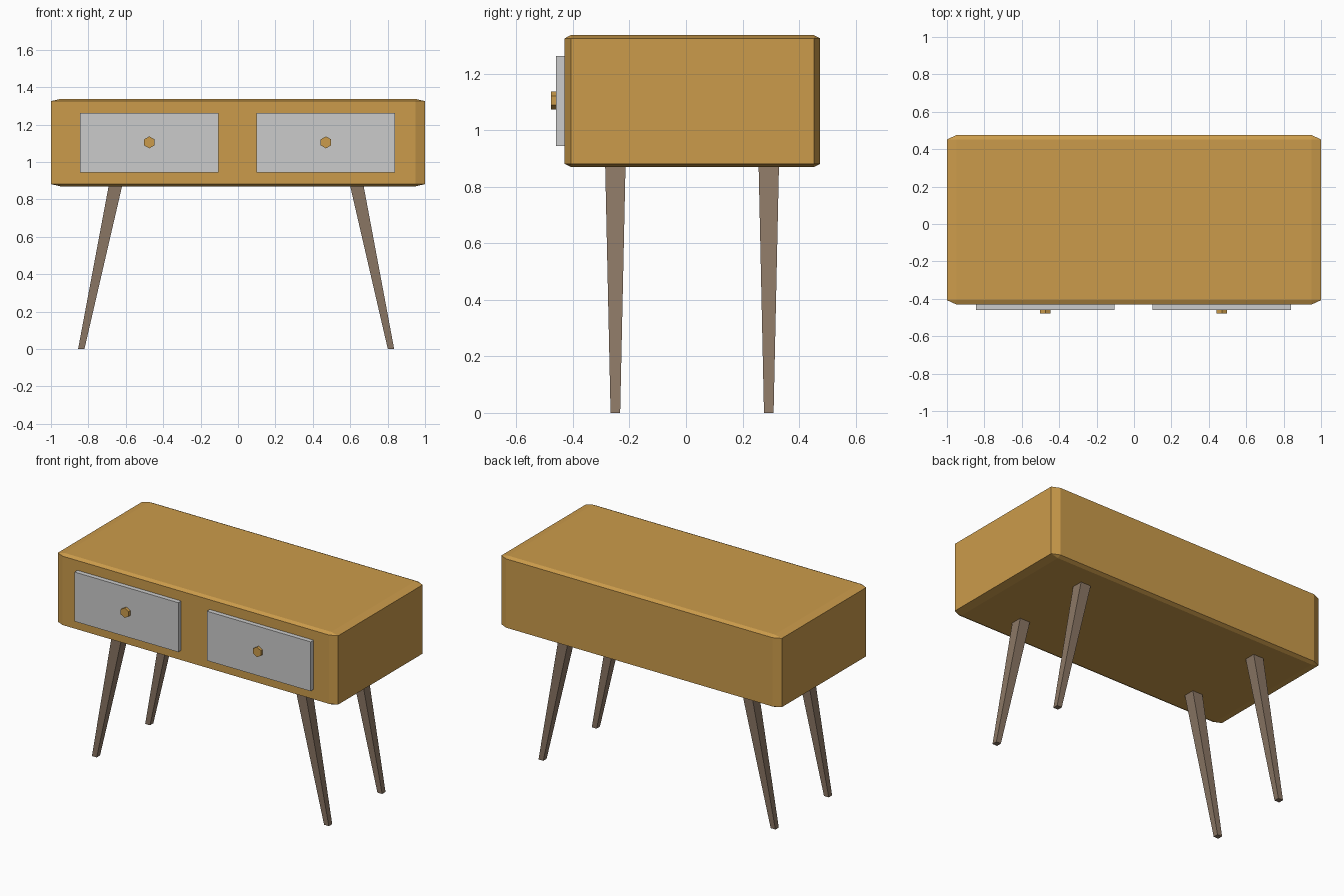
import bpy
import bmesh
import math
from mathutils import Matrix, Vector

if "Cube" in bpy.data.objects:
    bpy.data.objects.remove(bpy.data.objects["Cube"])


def material(name, rgb):
    mat = bpy.data.materials.new(name)
    mat.diffuse_color = (*rgb, 1.0)
    mat.use_nodes = True
    mat.node_tree.nodes["Principled BSDF"].inputs["Base Color"].default_value = mat.diffuse_color
    return mat


def add_object(name, bm, mat=None):
    bmesh.ops.recalc_face_normals(bm, faces=bm.faces[:])
    mesh = bpy.data.meshes.new(name)
    bm.to_mesh(mesh)
    bm.free()
    obj = bpy.data.objects.new(name, mesh)
    bpy.context.collection.objects.link(obj)
    if mat:
        mesh.materials.append(mat)
    return obj


def box(name, lo, hi, mat=None, bevel=0.0):
    """Box between two corners; bevel is a fraction of each dimension."""
    lo, hi = Vector(lo), Vector(hi)
    bm = bmesh.new()
    bmesh.ops.create_cube(bm, size=1.0)
    if bevel:
        bmesh.ops.bevel(bm, geom=bm.edges[:], offset=bevel, segments=1,
                        profile=0.5, affect='EDGES')
    bmesh.ops.scale(bm, vec=hi - lo, verts=bm.verts[:])
    bmesh.ops.translate(bm, vec=(lo + hi) / 2, verts=bm.verts[:])
    return add_object(name, bm, mat)


def leg(name, top, bottom, mat):
    """Square tapered leg, splayed sideways; ends are (x, y, z, half width)."""
    bm = bmesh.new()
    rings = []
    for x, y, z, h in (bottom, top):
        rings.append([bm.verts.new((x + sx * h, y + sy * h, z))
                      for sx, sy in ((-1, -1), (1, -1), (1, 1), (-1, 1))])
    low, high = rings
    bm.faces.new(low[::-1])
    bm.faces.new(high)
    for i in range(4):
        j = (i + 1) % 4
        bm.faces.new((low[i], low[j], high[j], high[i]))
    return add_object(name, bm, mat)


def knob(name, x, z, mat):
    """Six-sided knob with corners pointing up and down."""
    bm = bmesh.new()
    y_front, y_back = -0.478, -0.455
    turn = (Matrix.Translation((x, (y_front + y_back) / 2, z))
            @ Matrix.Rotation(math.pi / 2, 4, 'X'))
    bmesh.ops.create_cone(bm, cap_ends=True, segments=6, radius1=0.032,
                          radius2=0.032, depth=y_back - y_front, matrix=turn)
    return add_object(name, bm, mat)


wood = material("honey_wood", (0.60, 0.33, 0.07))
dark_wood = material("brown_wood", (0.26, 0.185, 0.13))

# Cabinet body with chamfered edges
box("cabinet_body", (-1.0, -0.43, 0.87), (1.0, 0.475, 1.337), wood, bevel=0.025)

# Drawer fronts and knobs
for side, s in (("left", -1), ("right", 1)):
    cx = -0.002 + s * 0.472
    box(side + "_drawer_front", (cx - 0.37, -0.46, 0.945),
        (cx + 0.37, -0.42, 1.263), None)
    knob(side + "_knob", cx, 1.105, wood)

    # Splayed tapered legs, front and back
    for row, y in (("front", -0.25), ("back", 0.293)):
        leg(f"{row}_{side}_leg",
            (-0.01 + s * 0.645, y, 0.875, 0.036),
            (-0.01 + s * 0.828, y, 0.0, 0.017), dark_wood)
